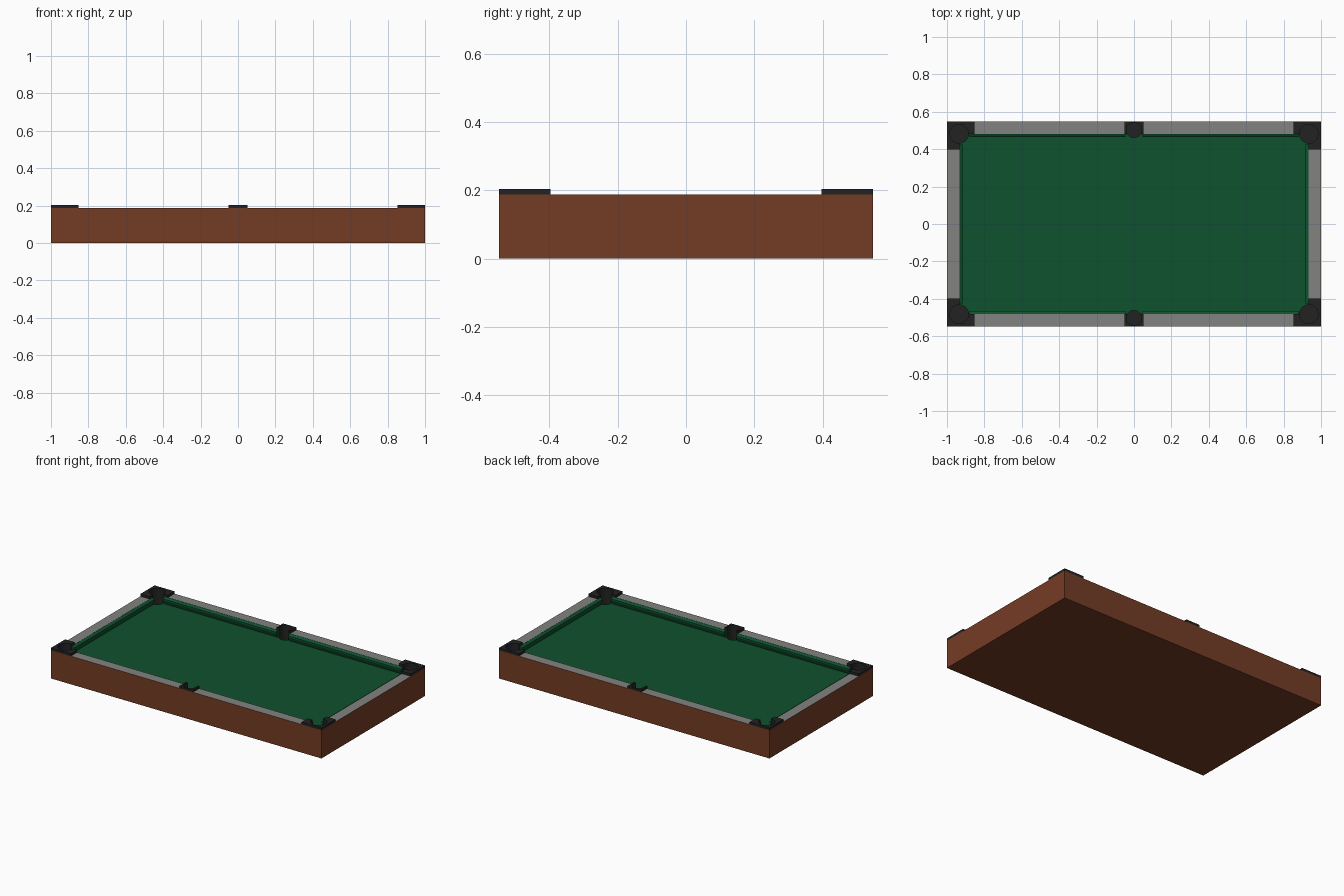
import bpy, bmesh, math
from mathutils import Vector

if "Cube" in bpy.data.objects:
    bpy.data.objects.remove(bpy.data.objects["Cube"])

HX, HY = 1.0, 0.547          # outer half sizes
IX, IY = 0.932, 0.48         # inner half sizes (rail edge)
TOP, FELT, CUP, CAP = 0.188, 0.142, 0.09, 0.204


def material(name, rgb):
    m = bpy.data.materials.new(name)
    m.diffuse_color = (*rgb, 1)
    m.use_nodes = True
    m.node_tree.nodes["Principled BSDF"].inputs["Base Color"].default_value = m.diffuse_color
    return m


WOOD = material("brown wood", (0.175, 0.045, 0.018))
FELT_M = material("green felt", (0.0046, 0.083, 0.027))
RAIL = material("grey rail", (0.225, 0.225, 0.22))
BLACK = material("pocket black", (0.0165, 0.0165, 0.0165))


def add_mesh(name, bm, *mats):
    bmesh.ops.recalc_face_normals(bm, faces=bm.faces)
    me = bpy.data.meshes.new(name)
    bm.to_mesh(me)
    bm.free()
    ob = bpy.data.objects.new(name, me)
    bpy.context.collection.objects.link(ob)
    for m in mats:
        me.materials.append(m)
    return ob


def box(name, lo, hi, *mats):
    bm = bmesh.new()
    bmesh.ops.create_cube(bm, size=1)
    for v in bm.verts:
        v.co = Vector([l + (c + 0.5) * (h - l) for l, h, c in zip(lo, hi, v.co)])
    return add_mesh(name, bm, *mats)


def cylinder(name, x, y, r, z0, z1):
    bm = bmesh.new()
    bmesh.ops.create_cone(bm, cap_ends=True, segments=32, radius1=r, radius2=r, depth=z1 - z0)
    bmesh.ops.translate(bm, verts=bm.verts, vec=(x, y, (z0 + z1) / 2))
    return add_mesh(name, bm)


def cut(ob, cutters):
    bpy.context.view_layer.objects.active = ob
    for c in cutters:
        mod = ob.modifiers.new("cut", 'BOOLEAN')
        mod.operation = 'DIFFERENCE'
        mod.solver = 'EXACT'
        mod.object = c
        bpy.ops.object.modifier_apply(modifier=mod.name)


# Pocket positions: four corners and two sides
pockets = [(sx * 0.935, sy * 0.482, 0.05) for sx in (-1, 1) for sy in (-1, 1)]
pockets += [(0, sy * 0.503, 0.041) for sy in (-1, 1)]

# Cutters
recess = box("recess_cutter", (-IX, -IY, FELT), (IX, IY, 0.4))
holes = [cylinder("pocket_cutter", x, y, r, CUP, 0.4) for x, y, r in pockets]

# Table body, coloured by face position
body = box("table_body", (-HX, -HY, 0), (HX, HY, TOP), WOOD, FELT_M, RAIL, BLACK)
cut(body, [recess] + holes)
for p in body.data.polygons:
    c = p.center
    outside = abs(c.x) > HX - 1e-4 or abs(c.y) > HY - 1e-4 or c.z < 1e-4
    if outside:
        p.material_index = 0
    elif p.normal.z > 0.9 and c.z > TOP - 1e-3:
        p.material_index = 2
    elif any(math.hypot(c.x - x, c.y - y) < r + 1e-3 for x, y, r in pockets):
        p.material_index = 3
    else:
        p.material_index = 1

# Pocket caps on the rails
for x, y, r in pockets:
    sx, sy = (x > 0) - (x < 0), (1 if y > 0 else -1)
    if sx:
        xs = sorted((sx * HX, sx * 0.853))
        ys = sorted((sy * HY, sy * 0.397))
        name = "corner_pocket_cap"
    else:
        xs, ys = (-0.05, 0.05), sorted((sy * HY, sy * IY))
        name = "side_pocket_cap"
    cap = box(name, (xs[0], ys[0], TOP), (xs[1], ys[1], CAP), BLACK)
    cut(cap, [recess] + holes)


# Cushions: a nosed profile swept along each rail between pockets
def cushion(name, along_x, side, a, b):
    edge = IY if along_x else IX
    prof = [(0, TOP - 0.001), (-0.016, TOP - 0.010), (-0.016, TOP - 0.02), (-0.006, FELT), (0, FELT)]
    bm = bmesh.new()
    rings = []
    for t in (a, b):
        pts = [(side * (edge + d), z) for d, z in prof]
        rings.append([bm.verts.new((t, u, z) if along_x else (u, t, z)) for u, z in pts])
    n = len(prof)
    for i in range(n):
        j = (i + 1) % n
        bm.faces.new((rings[0][i], rings[0][j], rings[1][j], rings[1][i]))
    bm.faces.new(rings[0])
    bm.faces.new(rings[1])
    add_mesh(name, bm, FELT_M)


for s in (-1, 1):
    cushion("end_cushion", False, s, -0.425, 0.425)
    for a, b in ((-0.88, -0.045), (0.045, 0.88)):
        cushion("side_cushion", True, s, a, b)

# Helpers are no longer needed
for c in [recess] + holes:
    c.hide_render = True
    bpy.data.objects.remove(c)
